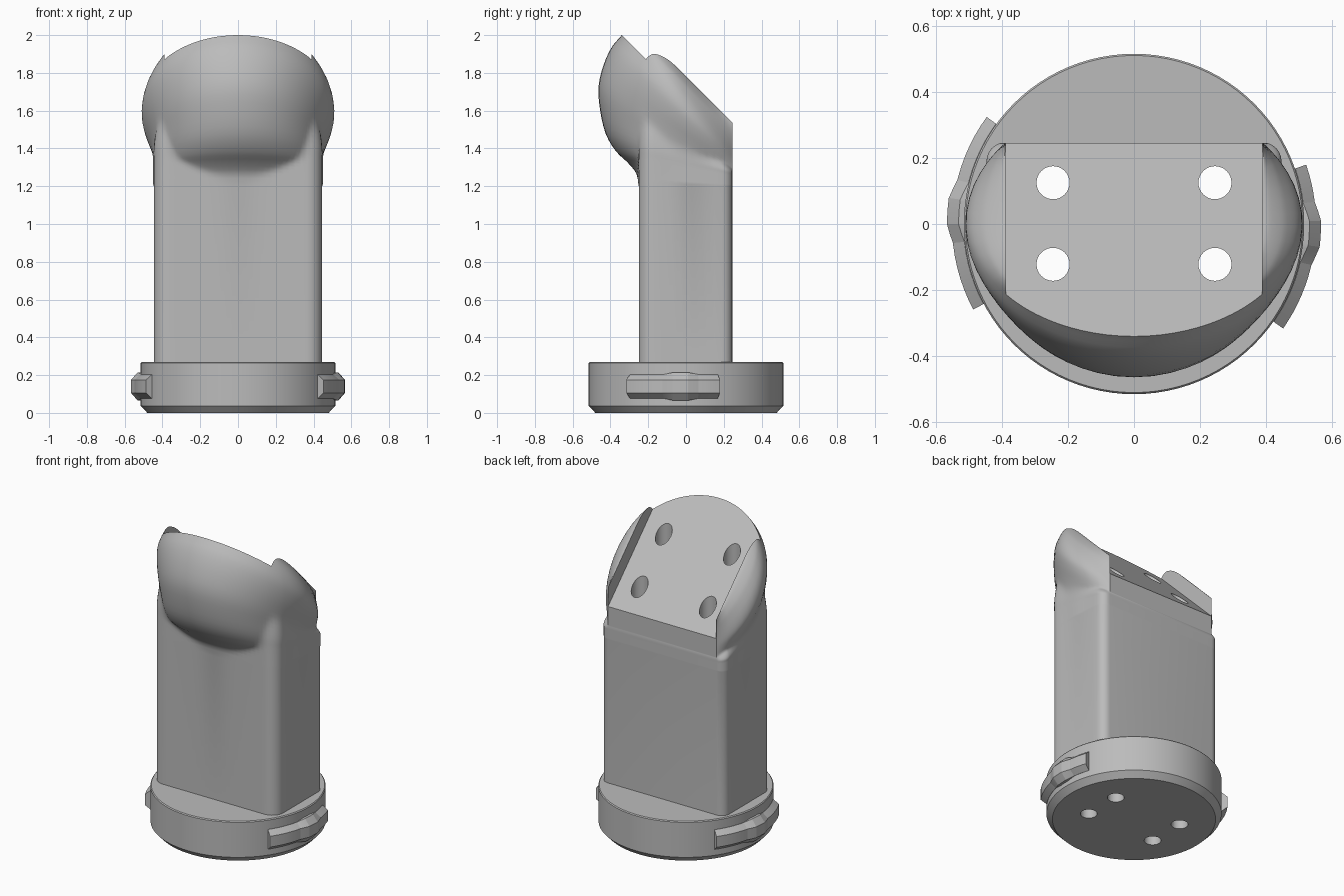
import bpy, bmesh, math
from mathutils import Matrix, Vector

if "Cube" in bpy.data.objects:
    bpy.data.objects.remove(bpy.data.objects["Cube"])

grey = bpy.data.materials.new("light grey")
grey.use_nodes = True
colour = (0.5, 0.5, 0.5, 1)
grey.diffuse_color = colour
grey.node_tree.nodes["Principled BSDF"].inputs["Base Color"].default_value = colour


def loft(name, rings):
    """Skin closed rings of equal point count and cap both ends."""
    bm = bmesh.new()
    loops = [[bm.verts.new(p) for p in ring] for ring in rings]
    n = len(loops[0])
    for a, b in zip(loops, loops[1:]):
        for i in range(n):
            j = (i + 1) % n
            bm.faces.new((a[i], a[j], b[j], b[i]))
    bm.faces.new(loops[0][::-1])
    bm.faces.new(loops[-1])
    bmesh.ops.recalc_face_normals(bm, faces=bm.faces)
    mesh = bpy.data.meshes.new(name)
    bm.to_mesh(mesh)
    bm.free()
    ob = bpy.data.objects.new(name, mesh)
    bpy.context.collection.objects.link(ob)
    mesh.materials.append(grey)
    return ob


def circle(r, z, n, x=0, y=0):
    steps = [math.tau * i / n for i in range(n)]
    return [(x + r * math.cos(a), y + r * math.sin(a), z) for a in steps]


def cut(ob, cutter):
    mod = ob.modifiers.new("cut", "BOOLEAN")
    mod.operation = "DIFFERENCE"
    mod.solver = "EXACT"
    mod.object = cutter
    cutter.hide_render = True
    cutter.hide_viewport = True


def apply_and_smooth(ob, angle):
    deps = bpy.context.evaluated_depsgraph_get()
    mesh = bpy.data.meshes.new_from_object(ob.evaluated_get(deps))
    ob.modifiers.clear()
    ob.data = mesh
    bpy.ops.object.select_all(action="DESELECT")
    ob.select_set(True)
    bpy.context.view_layer.objects.active = ob
    bpy.ops.object.shade_smooth_by_angle(angle=math.radians(angle))


# Half outline of the neck: back corner, side, front corner, front middle
BACK, CORNER = 0.245, 0.39


def arc(cx, cy, r, start, end, n=7):
    angles = [math.radians(start + (end - start) * i / (n - 1)) for i in range(n)]
    return [Vector((cx + r * math.cos(a), cy + r * math.sin(a))) for a in angles]


back_arc = arc(CORNER, 0.19, 0.055, 90, 0)
front_arc = arc(0.365, -0.17, 0.08, 0, -90)
side = [back_arc[-1].lerp(front_arc[0], i / 9) for i in range(1, 9)]
front = [front_arc[-1].lerp(Vector((0, -0.25)), i / 12) for i in range(1, 13)]
half = back_arc + side + front_arc + front
outline = half + [Vector((-p.x, p.y)) for p in half[-2::-1]]

# Head stations: height, tilt, front depth, half width, least scale of the neck outline
stations = [
    (0.265, 0, 0.25, 0.445, 1),
    (1.2, 0, 0.25, 0.445, 1),
    (1.24, 0.1, 0.262, 0.445, 1),
    (1.28, 0.15, 0.31, 0.445, 1),
    (1.31, 0.2, 0.37, 0.445, 1),
    (1.35, 0.3, 0.425, 0.447, 1),
    (1.4, 0.45, 0.455, 0.455, 0.98),
    (1.45, 0.6, 0.463, 0.472, 0.94),
    (1.52, 0.75, 0.435, 0.497, 0.85),
    (1.59, 0.9, 0.39, 0.51, 0.7),
    (1.66, 1, 0.34, 0.497, 0.5),
    (1.72, 1, 0.325, 0.465, 0.4),
    (1.75, 1, 0.31, 0.44, 0.3),
    (1.775, 1, 0.295, 0.41, 0.2),
    (1.782, 1, 0.285, 0.395, 0.2),
]


def section(height, tilt, depth, width, least):
    """Push the neck outline radially out to an ellipse, in a tilted plane."""
    rear = BACK / math.sqrt(1 - (CORNER / width) ** 2)
    ring = []
    for p in outline:
        b = rear if p.y > 0 else depth
        k = 1 / math.hypot(p.x / width, p.y / b)
        gap = k - least
        k = least + (gap + math.sqrt(gap * gap + 0.0004 * least ** 8)) / 2
        if least == 1 and depth == 0.25:
            k = 1
        q = p * k
        if p.y >= BACK - 0.001:
            q = p.copy()
        q.y = min(q.y, BACK)
        ring.append((q.x, q.y, height - tilt * q.y))
    return ring


def spline(a, b, c, d, t):
    return b + 0.5 * t * (c - a + t * (2 * a - 5 * b + 4 * c - d + t * (3 * (b - c) + d - a)))


rows = stations[:2]
for i in range(1, len(stations) - 1):
    four = [stations[max(i - 1, 1)], stations[i], stations[i + 1],
            stations[min(i + 2, len(stations) - 1)]]
    for s in range(1, 4):
        rows.append(tuple(spline(*values, s / 3) for values in zip(*four)))
neck_and_head = loft("neck_and_head", [section(*r) for r in rows])

# Slanted mounting face, cut between the two side ears
W = 0.388
slope = [(-1, 2.66), (1, 0.66), (1, 3), (-1, 3)]
face_cutter = loft("face_cutter", [[(x, y, z) for y, z in slope] for x in (-W, W)])
cut(neck_and_head, face_cutter)

# Round base with chamfered rims
base = loft("base", [circle(r, z, 96) for r, z in
                     ((0.48, 0), (0.515, 0.037), (0.515, 0.264), (0.51, 0.27))])

# Four bolt holes running through everything
cutters = [face_cutter]
for x in (-0.245, 0.245):
    for y in (-0.122, 0.125):
        hole = loft("hole_cutter", [circle(0.05, z, 32, x, y) for z in (-0.1, 2.2)])
        cutters.append(hole)
        cut(base, hole)
        cut(neck_and_head, hole)

apply_and_smooth(neck_and_head, 32)
apply_and_smooth(base, 25)
for c in cutters:
    bpy.data.objects.remove(c)


# Side locking lugs, each with a raised middle
def lug(name, start, end, middle):
    rings = []
    marks = [start + (end - start) * i / 18 for i in range(19)]
    marks += [middle + d for d in (-10, -4, 4, 10)]
    for deg in sorted(marks):
        rise = max(0, min(1, (10 - abs(deg - middle)) / 6))
        r = 0.551 + 0.015 * rise
        tall = 0.064 + 0.011 * rise
        a = math.radians(deg)
        shape = [(0.5, -tall), (r - 0.035, -tall), (r, -0.035),
                 (r, 0.035), (r - 0.035, tall), (0.5, tall)]
        rings.append([(q * math.cos(a), q * math.sin(a), 0.14 + h) for q, h in shape])
    apply_and_smooth(loft(name, rings), 12)


lug("left_lug", -35, 19, -3)
lug("right_lug", 144, 208, 176)
